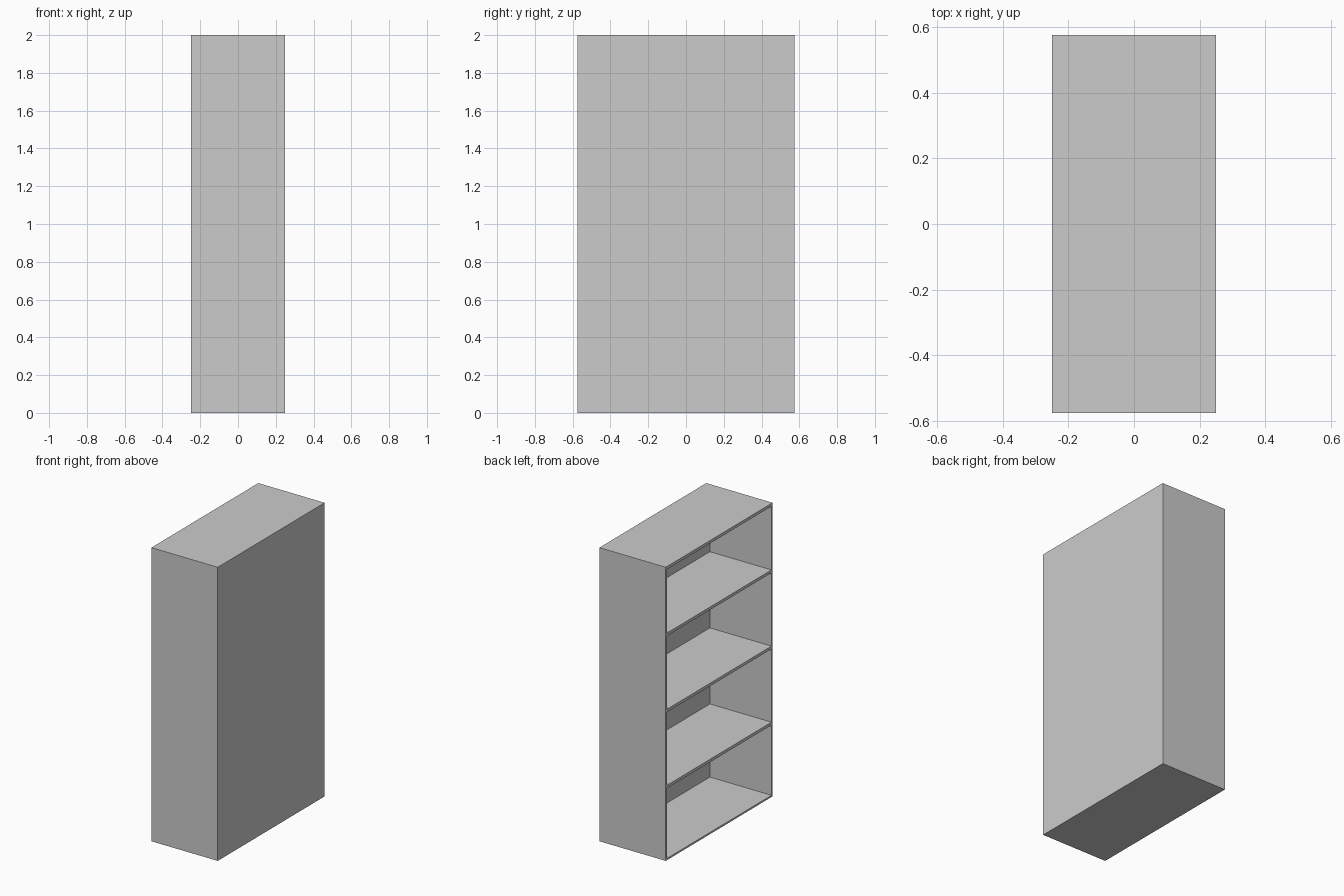
import bpy

if "Cube" in bpy.data.objects:
    bpy.data.objects.remove(bpy.data.objects["Cube"])

# Overall size: x is depth (open towards -x), y is width, z is height
DEPTH, WIDTH, HEIGHT = 0.5, 1.15, 2.0
SIDE, BACK, SLAB, FLOOR = 0.012, 0.036, 0.02, 0.012

grey = bpy.data.materials.new("light grey")
grey.diffuse_color = (0.6, 0.6, 0.6, 1)
grey.use_nodes = True
grey.node_tree.nodes["Principled BSDF"].inputs["Base Color"].default_value = grey.diffuse_color


def board(name, x0, x1, y0, y1, z0, z1):
    """Axis-aligned board between two corners."""
    bpy.ops.mesh.primitive_cube_add(
        size=1, location=((x0 + x1) / 2, (y0 + y1) / 2, (z0 + z1) / 2))
    ob = bpy.context.object
    ob.name = name
    ob.scale = (x1 - x0, y1 - y0, z1 - z0)
    bpy.ops.object.transform_apply(location=False, rotation=False, scale=True)
    ob.data.materials.append(grey)
    return ob


hx, hy = DEPTH / 2, WIDTH / 2
inner_y, inner_x = hy - SIDE, hx - BACK

# Side panels
board("side_panel_front", -hx, hx, -hy, -inner_y, 0, HEIGHT)
board("side_panel_back", -hx, hx, inner_y, hy, 0, HEIGHT)

# Top, bottom and rear panels
board("top_panel", -hx, hx, -inner_y, inner_y, HEIGHT - SLAB, HEIGHT)
board("bottom_panel", -hx, hx, -inner_y, inner_y, 0, FLOOR)
board("rear_panel", inner_x, hx, -inner_y, inner_y, FLOOR, HEIGHT - SLAB)

# Shelves, given by the height of their upper face
for i, top in enumerate((0.51, 1.028, 1.547)):
    board(f"shelf_{i + 1}", -hx, inner_x, -inner_y, inner_y, top - SLAB, top)
